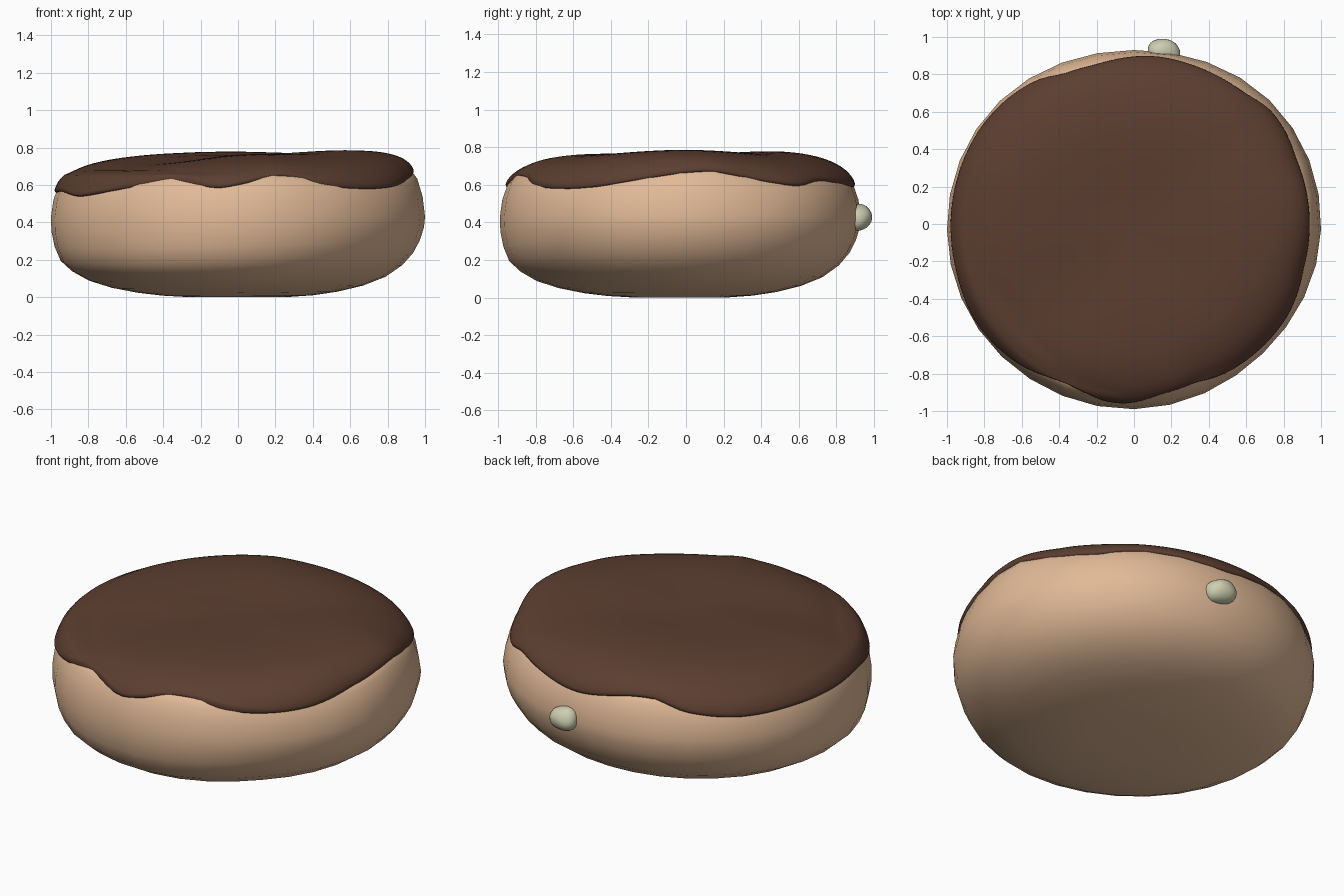
import bpy, bmesh
from math import sin, cos, pi, radians
from mathutils import Vector, Euler

if "Cube" in bpy.data.objects:
    bpy.data.objects.remove(bpy.data.objects["Cube"])

SY, CY = 0.96, -0.03          # oval footprint: y scale and y centre


def lerp_table(table, x):
    if x <= table[0][0]:
        return table[0][1]
    for (a, va), (b, vb) in zip(table, table[1:]):
        if x <= b:
            return va + (vb - va) * (x - a) / (b - a)
    return table[-1][1]


def around(table, deg):
    """Smooth periodic (Catmull-Rom) lookup of (angle, value) pairs."""
    n = len(table)
    ext = [(table[i % n][0] + 360 * (i // n), table[i % n][1]) for i in range(-2, n + 3)]
    for i in range(1, len(ext) - 2):
        (x0, v0), (x1, v1), (x2, v2), (x3, v3) = ext[i - 1:i + 3]
        if x1 <= deg <= x2:
            t, d = (deg - x1) / (x2 - x1), x2 - x1
            m1, m2 = (v2 - v0) / (x2 - x0) * d, (v3 - v1) / (x3 - x1) * d
            return ((2*t**3 - 3*t*t + 1) * v1 + (t**3 - 2*t*t + t) * m1
                    + (3*t*t - 2*t**3) * v2 + (t**3 - t*t) * m2)


# slight squareness of the footprint
footprint = [(0, 1), (45, 1.022), (90, 1), (135, 1.014), (180, 1), (225, 1), (270, 1), (315, .975)]
# height of the wavy icing edge by angle
edge = [(0, .67), (10, .68), (20, .655), (30, .625), (42, .605), (52, .63), (65, .62),
        (85, .60), (110, .645), (124, .59), (140, .56), (160, .565), (178, .57), (195, .575),
        (210, .55), (220, .565), (235, .60), (248, .625), (263, .595), (270, .61),
        (285, .655), (300, .605), (315, .59), (330, .60), (347, .64)]


def finish(bm, name, color):
    bmesh.ops.recalc_face_normals(bm, faces=bm.faces)
    mesh = bpy.data.meshes.new(name)
    bm.to_mesh(mesh)
    bm.free()
    for p in mesh.polygons:
        p.use_smooth = True
    mat = bpy.data.materials.new(name + "_material")
    mat.diffuse_color = (*color, 1)
    mat.use_nodes = True
    mat.node_tree.nodes["Principled BSDF"].inputs["Base Color"].default_value = mat.diffuse_color
    mesh.materials.append(mat)
    ob = bpy.data.objects.new(name, mesh)
    bpy.context.collection.objects.link(ob)
    return ob


def loft(name, sides, columns, color):
    """columns(deg) gives (r, z) points; first and last lie on the axis."""
    bm = bmesh.new()
    cols, ends = [], None
    for i in range(sides):
        a = 360 * i / sides
        pts, f = columns(a), around(footprint, a)
        if ends is None:
            ends = [bm.verts.new((0, CY, pts[k][1])) for k in (0, -1)]
        cols.append([bm.verts.new((f * r * cos(radians(a)), CY + SY * f * r * sin(radians(a)), z))
                     for r, z in pts[1:-1]])
    for i in range(sides):
        a, b = cols[i], cols[(i + 1) % sides]
        bm.faces.new((ends[0], a[0], b[0]))
        bm.faces.new((ends[1], b[-1], a[-1]))
        for k in range(len(a) - 1):
            bm.faces.new((a[k], a[k + 1], b[k + 1], b[k]))
    return finish(bm, name, color)


# Bun: rounded cushion, underside fuller at the front left
lower = [(0, 0), (.25, 0), (.4, .01), (.53, .028), (.67, .06), (.79, .105),
         (.88, .165), (.94, .23), (.975, .3), (.995, .37)]
upper = [(1, .43), (.987, .52), (.958, .6), (.927, .64), (.86, .665), (.6, .68), (0, .68)]


def bun_column(a):
    c = cos(radians(a - 225))
    c = c if c > 0 else .25 * c
    lift = max(0, around(edge, a) - .635)
    return ([(r * (1 + .012 * c * min(1, (.43 - z) / .2)),
              z * (1 - .22 * c * min(1, (.43 - z) / .2))) for r, z in lower]
            + [(r, z + lift * min(1, (z - .43) / .17)) for r, z in upper])


loft("bun", 32, bun_column, (.76, .49, .31))

# Icing: uneven top, varying shoulder and small insets along the edge
rim = [(0, .787), (45, .776), (90, .785), (135, .775), (180, .75), (225, .725),
       (270, .765), (315, .77)]
shoulder = [(0, 9), (45, 5), (90, 5), (180, 5), (225, 4.5), (270, 4.5), (315, 6)]
inset = [(0, 0), (45, 0), (90, 0), (180, 0), (225, 0), (245, .02), (268, 0), (292, .015), (320, 0)]
bun_r = [(z, r) for r, z in upper[:4]]
bun_z = [(r, z) for r, z in reversed(upper)]


def icing_column(a):
    ze, h, n = around(edge, a), around(rim, a), around(shoulder, a)
    R = lerp_table(bun_r, min(ze, .64)) + .012 - around(inset, a)
    pts = []
    for k in range(25):
        t = sin(k / 24 * pi / 2)
        s = min(t / .65, 1)
        top = .76 + (h - .76) * s * s * (3 - 2 * s)
        z = ze + (top - ze) * max(0, 1 - t ** n) ** .62
        if k < 24:
            z = max(z, lerp_table(bun_z, t * R - .008) + .012)
        pts.append((t * R, z))
    # rolled lip tucked into the bun
    return pts + [(R - .004, ze - .010), (R - .025, ze - .014), (R - .07, ze - .005),
                  (.6, .62), (0, .62)]


loft("icing", 128, icing_column, (.107, .048, .030))

# Cream filling: small lumpy blob oozing from the back
bm = bmesh.new()
bmesh.ops.create_icosphere(bm, subdivisions=3, radius=1)
tilt = Euler((.35, .25, -.3)).to_matrix()
for v in bm.verts:
    c = v.co.copy()
    c *= 1 + .07 * sin(3 * c.x + 1) * cos(3 * c.z)
    v.co = Vector((.16, .918, .425)) + tilt @ Vector((c.x * .095, c.y * .07, c.z * .072))
finish(bm, "cream_filling", (.62, .62, .45))
